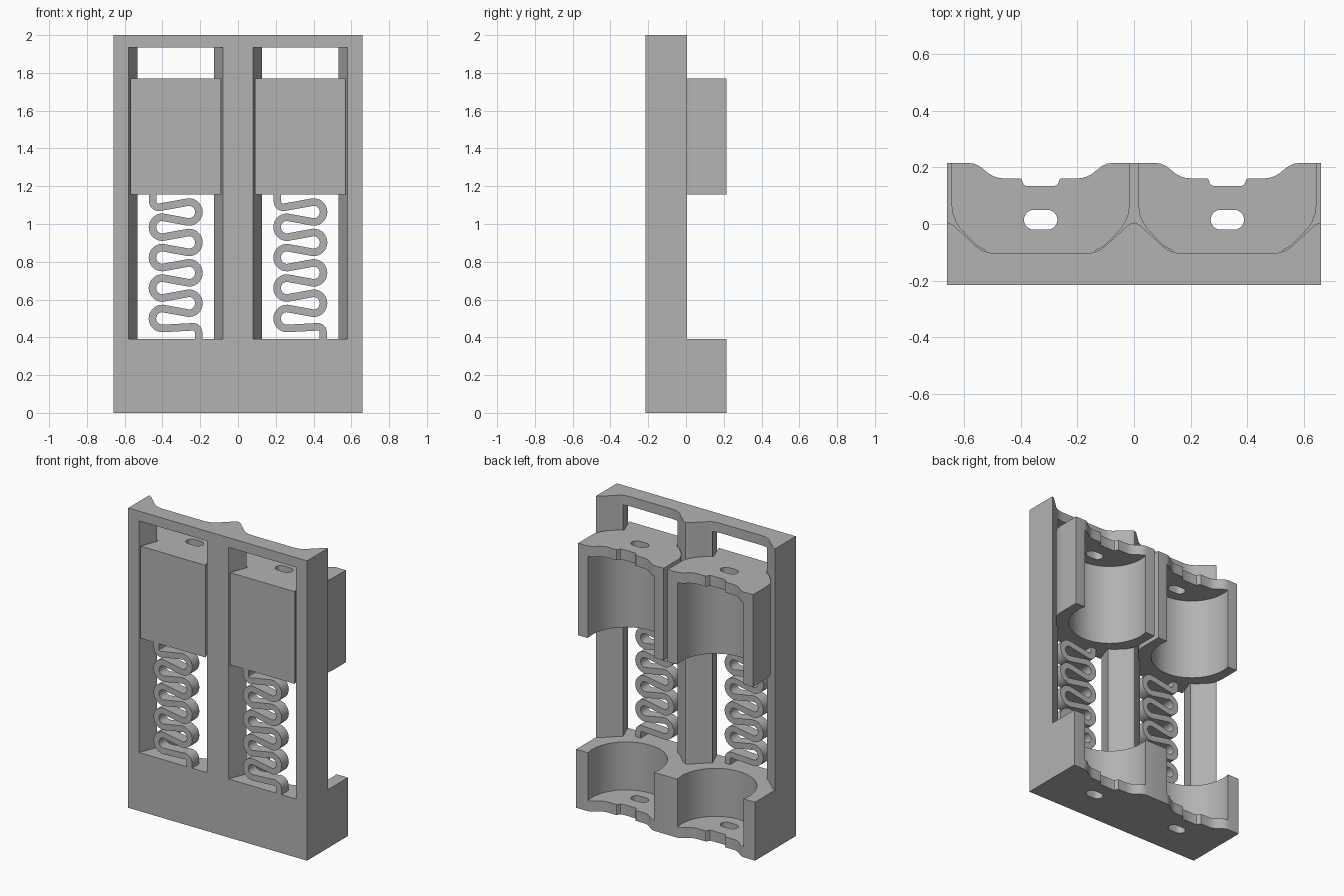
import bpy, bmesh
from math import sin, cos, pi, radians
from mathutils import Vector

old = bpy.data.objects.get("Cube")
if old:
    bpy.data.objects.remove(old, do_unlink=True)

grey = bpy.data.materials.new("plain grey")
grey.use_nodes = True
colour = (0.45, 0.45, 0.45, 1)
grey.diffuse_color = colour
grey.node_tree.nodes["Principled BSDF"].inputs["Base Color"].default_value = colour

BAY = 0.33          # distance of each bay centre from the middle
FRONT, BACK = -0.215, 0.215
BASE_TOP, TOP = 0.39, 2.0
SLIDE_LOW, SLIDE_TOP = 1.155, 1.77
FLOOR = 0.07


def finish(name, bm):
    bmesh.ops.recalc_face_normals(bm, faces=bm.faces)
    mesh = bpy.data.meshes.new(name)
    bm.to_mesh(mesh)
    bm.free()
    mesh.materials.append(grey)
    obj = bpy.data.objects.new(name, mesh)
    bpy.context.collection.objects.link(obj)
    return obj


def prism(name, outline, low, high):
    """Extrude an outline in x and y from one height to another."""
    bm = bmesh.new()
    face = bm.faces.new([bm.verts.new((x, y, low)) for x, y in outline])
    new = bmesh.ops.extrude_face_region(bm, geom=[face])["geom"]
    bmesh.ops.translate(bm, vec=(0, 0, high - low),
                        verts=[v for v in new if isinstance(v, bmesh.types.BMVert)])
    return finish(name, bm)


def combine(obj, other, operation):
    mod = obj.modifiers.new(operation, "BOOLEAN")
    mod.operation, mod.solver, mod.object = operation, "EXACT", other
    bpy.context.view_layer.objects.active = obj
    bpy.ops.object.modifier_apply(modifier=mod.name)
    bpy.data.objects.remove(other, do_unlink=True)


def smooth(obj):
    bpy.ops.object.select_all(action="DESELECT")
    obj.select_set(True)
    bpy.context.view_layer.objects.active = obj
    bpy.ops.object.shade_smooth_by_angle(angle=radians(30))


def both_sides(half, cx=0):
    """Mirror half an outline, listed from its right end to the middle."""
    return [(cx + x, y) for x, y in half] + [(cx - x, y) for x, y in reversed(half)]


def circle(cx, cy, r, n=64):
    return [(cx + r * cos(2 * pi * i / n), cy + r * sin(2 * pi * i / n)) for i in range(n)]


def slot(cx, cy=0.015, reach=0.024, r=0.035, n=12):
    arc = [-pi / 2 + pi * i / n for i in range(n + 1)]
    return [(cx + s * (reach + r * cos(a)), cy + s * r * sin(a)) for s in (1, -1) for a in arc]


def hollow(obj, cx, cup_low, cup_high, hole_low, hole_high):
    """Cut a round cell cup and the slot through its end plate."""
    combine(obj, prism("cup_cutter", circle(cx, 0.16, 0.25), cup_low, cup_high), "DIFFERENCE")
    combine(obj, prism("slot_cutter", slot(cx), hole_low, hole_high), "DIFFERENCE")


# Half outlines relative to a bay centre, from the outside to the middle
wavy_back = [(0.25, BACK), (0.235, 0.213), (0.217, 0.205), (0.2, 0.192), (0.183, 0.178),
             (0.165, 0.168), (0.148, 0.163), (0.13, 0.161), (0.072, 0.161),
             (0.066, 0.156), (0.062, 0.143), (0.057, 0.137), (0.048, 0.134)]
channel = [(0.33, 0.005), (0.32, 0.002), (0.308, -0.005), (0.23, -0.077), (0.21, -0.092),
           (0.185, -0.101), (0.15, -0.105)]
slider_side = [(0.24, FRONT), (0.194, -0.094), (0.225, -0.077), (0.26, -0.042), (0.285, -0.015),
               (0.3, 0.008), (0.311, 0.036), (0.315, 0.07), (0.315, BACK)]

# Frame: grooved back plate joined to a thick base block
edge = [(-2 * BAY, FRONT), (2 * BAY, FRONT)]
plate = edge + both_sides(channel, BAY) + both_sides(channel, -BAY)[1:]
frame = prism("frame", plate, 0, TOP)
block = (edge + [(2 * BAY, BACK)] + both_sides(wavy_back, BAY)
         + both_sides(wavy_back, -BAY) + [(-2 * BAY, BACK)])
combine(frame, prism("base_block", block, 0, BASE_TOP), "UNION")
for cx in (-BAY, BAY):
    # Dovetailed window, wider at the front
    window = both_sides([(0.254, FRONT - 0.01), (0.2, -0.09), (0.2, 0.05)], cx)
    combine(frame, prism("window_cutter", window, BASE_TOP, 1.935), "DIFFERENCE")
    hollow(frame, cx, FLOOR, BASE_TOP + 0.05, -0.05, FLOOR + 0.05)
smooth(frame)


# Flat zigzag spring between the base and each slider
def spring_path(cx):
    r, reach, gap, loops = 0.053, 0.07, 0.161, 4
    first = BASE_TOP + 0.11
    arc = [pi * (i / 14 - 0.5) for i in range(15)]
    middle = (BASE_TOP + SLIDE_LOW) / 2
    tail = [(0.122, BASE_TOP - 0.01), (0.122, 0.425), (0.118, 0.441),
            (0.108, 0.452), (0.094, 0.457), (0.078, 0.455)]
    path = list(tail)
    for k in range(loops):
        zl = first + k * gap
        path += [(-reach - r * cos(a), zl + r * sin(a)) for a in arc]
        zr = zl + gap / 2
        path += [(reach + r * cos(a), zr + r * sin(a)) for a in arc]
    path += [(-x, 2 * middle - z) for x, z in reversed(tail)]
    return [Vector((cx + x, z)) for x, z in path]


def spring(name, cx, half=0.02, back=-0.14):
    path = spring_path(cx)
    bm = bmesh.new()
    rings = []
    for i, p in enumerate(path):
        t = (path[min(i + 1, len(path) - 1)] - path[max(i - 1, 0)]).normalized()
        n = Vector((-t.y, t.x)) * half
        a, b = p + n, p - n
        rings.append([bm.verts.new(c) for c in ((a.x, FRONT, a.y), (b.x, FRONT, b.y),
                                                (b.x, back, b.y), (a.x, back, a.y))])
    for r0, r1 in zip(rings, rings[1:]):
        for j in range(4):
            k = (j + 1) % 4
            bm.faces.new((r0[j], r0[k], r1[k], r1[j]))
    bm.faces.new(rings[0])
    bm.faces.new(rings[-1])
    smooth(finish(name, bm))


# Sliding upper cups and their springs
for side, cx in (("right", -BAY), ("left", BAY)):
    slider = prism(side + "_slider", both_sides(slider_side + wavy_back, cx)
                   , SLIDE_LOW, SLIDE_TOP)
    hollow(slider, cx, SLIDE_LOW - 0.05, SLIDE_TOP - FLOOR, SLIDE_TOP - FLOOR - 0.05, SLIDE_TOP + 0.05)
    smooth(slider)
    spring(side + "_spring", cx)
